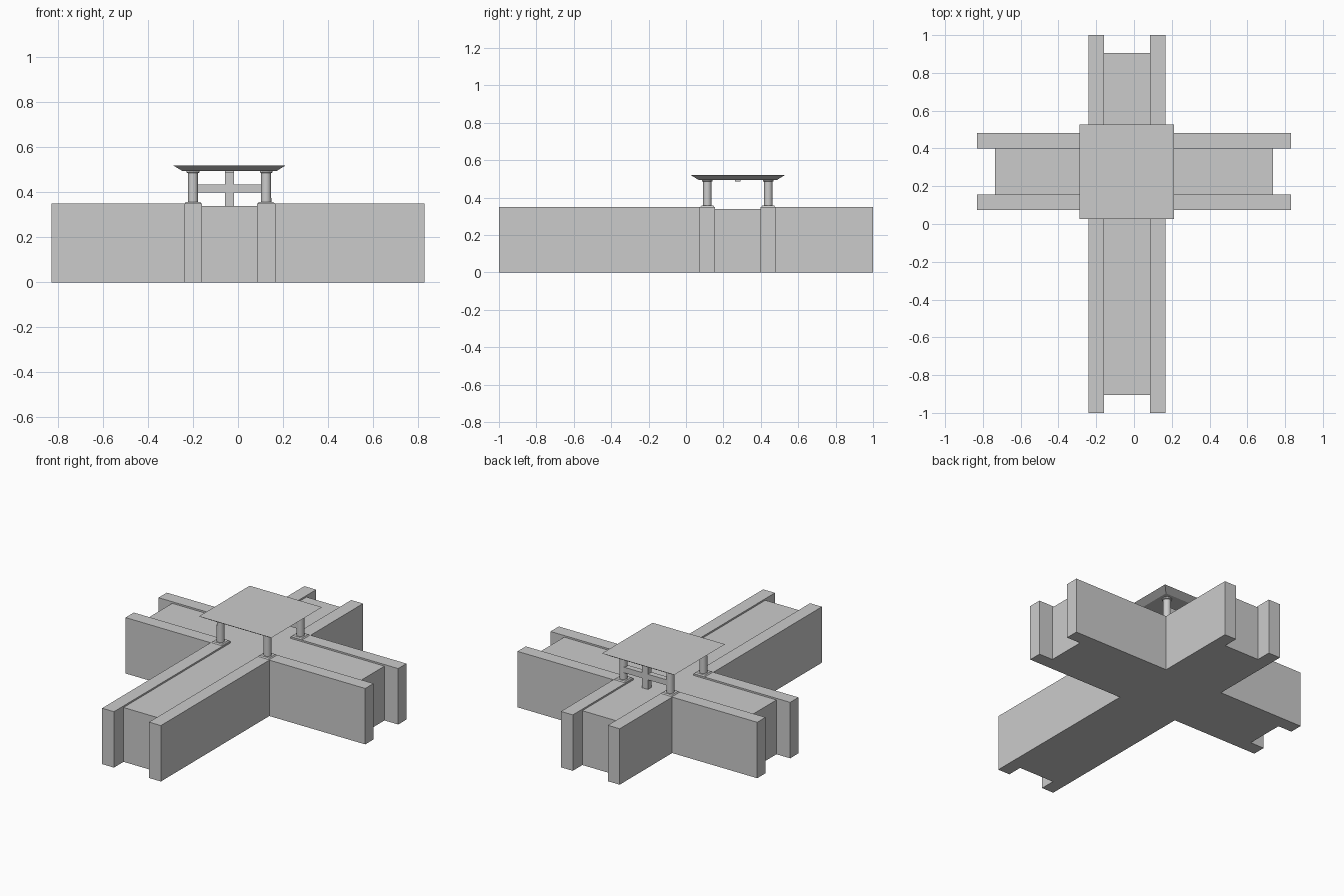
import bpy, bmesh
from mathutils import Matrix

if "Cube" in bpy.data.objects:
    bpy.data.objects.remove(bpy.data.objects["Cube"])

CX, CY = -0.0375, 0.277          # centre of the crossing
IX, OX = 0.1215, 0.2035          # inner / outer wall offset across x
IY, OY = 0.122, 0.204            # inner / outer wall offset across y


def finish(name, bm):
    bmesh.ops.recalc_face_normals(bm, faces=bm.faces)
    me = bpy.data.meshes.new(name)
    bm.to_mesh(me)
    bm.free()
    ob = bpy.data.objects.new(name, me)
    bpy.context.collection.objects.link(ob)
    return ob


def prism(name, pts, z0, z1):
    bm = bmesh.new()
    face = bm.faces.new([bm.verts.new((x, y, z0)) for x, y in pts])
    ext = bmesh.ops.extrude_face_region(bm, geom=[face])
    for v in ext["geom"]:
        if isinstance(v, bmesh.types.BMVert):
            v.co.z = z1
    return finish(name, bm)


def frustum(name, c, half_bottom, half_top, z0, z1):
    bm = bmesh.new()
    bmesh.ops.create_cube(bm, size=2)
    for v in bm.verts:
        h, z = (half_top, z1) if v.co.z > 0 else (half_bottom, z0)
        v.co = (c[0] + v.co.x * h[0], c[1] + v.co.y * h[1], z)
    return finish(name, bm)


def lathe(name, c, profile, n=24):
    bm = bmesh.new()
    prev = None
    for r, z in profile:
        ring = bmesh.ops.create_circle(bm, segments=n, radius=r, cap_ends=False,
                                       matrix=Matrix.Translation((c[0], c[1], z)))["verts"]
        if prev:
            for i in range(n):
                j = (i + 1) % n
                bm.faces.new((prev[i], prev[j], ring[j], ring[i]))
        else:
            bm.faces.new(ring)
        prev = ring
    bm.faces.new(prev)
    ob = finish(name, bm)
    bpy.context.view_layer.objects.active = ob
    ob.select_set(True)
    bpy.ops.object.shade_smooth_by_angle()
    ob.select_set(False)


# Cross-shaped walkway floor
xl, xr, yl, yr = CX - IX, CX + IX, CY - IY, CY + IY
ex, ey = 0.735, 0.905
prism("walkway_floor", [(xl, -ey), (xr, -ey), (xr, yl), (ex, yl), (ex, yr), (xr, yr),
                        (xr, ey), (xl, ey), (xl, yr), (-ex, yr), (-ex, yl), (xl, yl)], 0, 0.34)

# L-shaped corner walls with a column on each
for sx, nx in ((-1, "left"), (1, "right")):
    for sy, ny in ((-1, "front"), (1, "back")):
        tag = ny + "_" + nx
        xi, xo = CX + sx * IX, CX + sx * OX
        yi, yo = CY + sy * IY, CY + sy * OY
        prism("wall_" + tag, [(xi, yi), (xi, sy), (xo, sy), (xo, yo),
                              (sx * 0.83, yo), (sx * 0.83, yi)], 0, 0.35)
        c = (CX + sx * 0.1625, CY + sy * 0.163)
        frustum("column_base_" + tag, c, (0.039, 0.039), (0.032, 0.032), 0.348, 0.357)
        lathe("column_" + tag, c, [(0.023, 0.35), (0.022, 0.485), (0.028, 0.488), (0.028, 0.497)])

# Flared flat roof
frustum("roof", (CX - 0.0005, CY), (0.21, 0.21), (0.251, 0.251), 0.495, 0.52)

# Rear cross beam, its post, and the small hanger under the roof
yb = CY + 0.163
frustum("rear_beam", (CX, yb), (0.15, 0.018), (0.15, 0.018), 0.40, 0.435)
frustum("rear_post", (CX, yb), (0.02, 0.018), (0.02, 0.018), 0.34, 0.497)
frustum("roof_hanger", (CX, CY), (0.02, 0.015), (0.02, 0.015), 0.486, 0.497)
